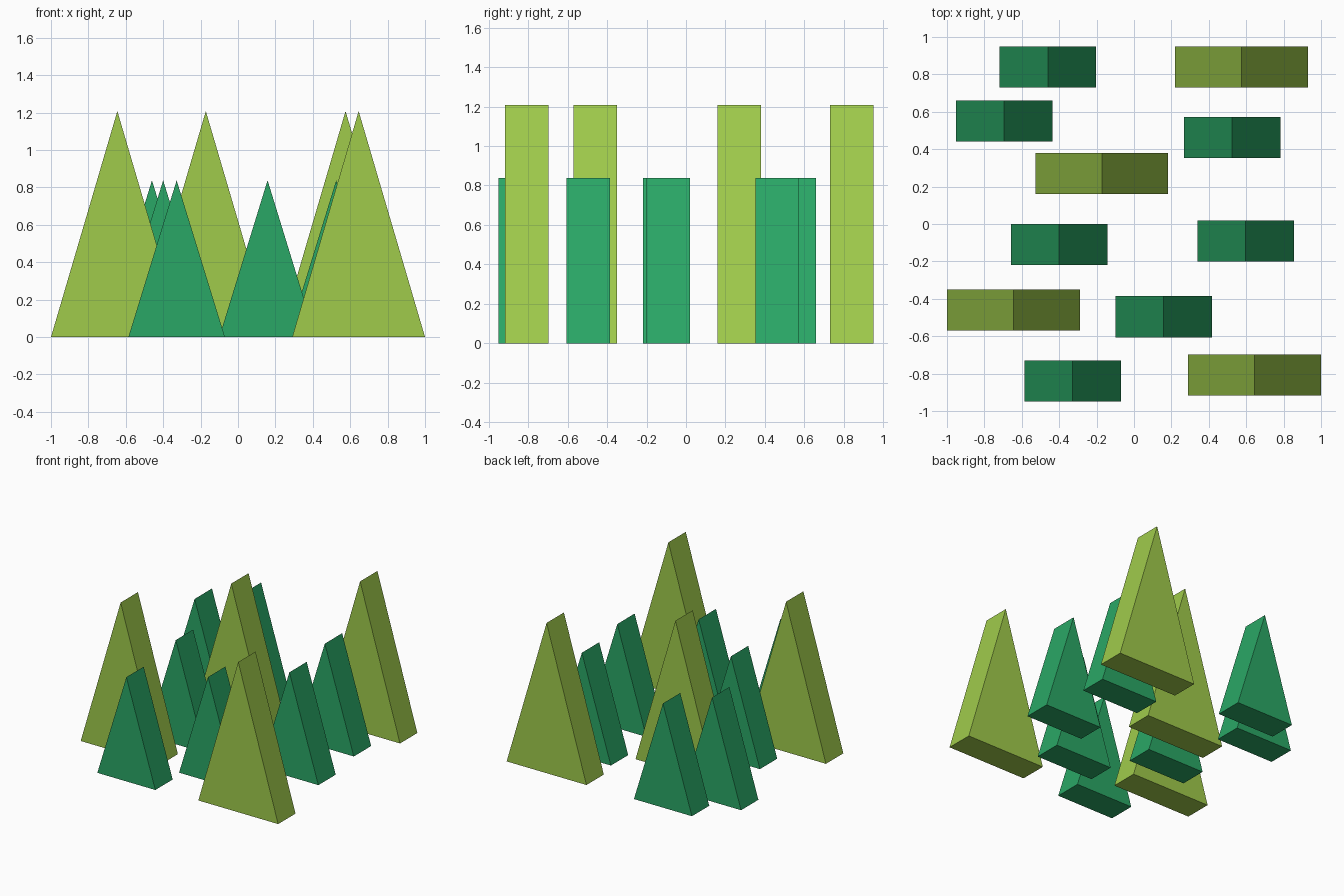
import bpy

if "Cube" in bpy.data.objects:
    bpy.data.objects.remove(bpy.data.objects["Cube"])


def material(name, color):
    mat = bpy.data.materials.new(name)
    mat.diffuse_color = (*color, 1)
    mat.use_nodes = True
    mat.node_tree.nodes["Principled BSDF"].inputs["Base Color"].default_value = mat.diffuse_color
    return mat


def prism_mesh(name, width, depth, height, mat):
    """Upright triangular prism: triangle in xz, extruded along y."""
    w, d = width / 2, depth / 2
    profile = [(-w, 0), (w, 0), (0, height)]
    verts = [(x, y, z) for y in (-d, d) for x, z in profile]
    faces = [(0, 1, 2), (5, 4, 3), (0, 3, 4, 1), (1, 4, 5, 2), (2, 5, 3, 0)]
    mesh = bpy.data.meshes.new(name)
    mesh.from_pydata(verts, [], faces)
    mesh.materials.append(mat)
    return mesh


def plant(name, mesh, spots):
    for i, (x, y) in enumerate(spots, 1):
        tree = bpy.data.objects.new(f"{name}_{i}", mesh)
        tree.location = (x, y, 0)
        bpy.context.collection.objects.link(tree)


# Tall lime trees
lime = material("lime", (0.35, 0.60, 0.07))
plant("tall_tree", prism_mesh("tall_tree", 0.71, 0.22, 1.208, lime),
      [(0.575, 0.84), (-0.172, 0.27), (-0.645, -0.46), (0.645, -0.808)])

# Small green trees
green = material("green", (0.023, 0.39, 0.133))
plant("small_tree", prism_mesh("small_tree", 0.516, 0.22, 0.838, green),
      [(-0.46, 0.84), (-0.694, 0.55), (0.525, 0.463), (-0.40, -0.109),
       (0.597, -0.09), (0.158, -0.496), (-0.328, -0.84)])
